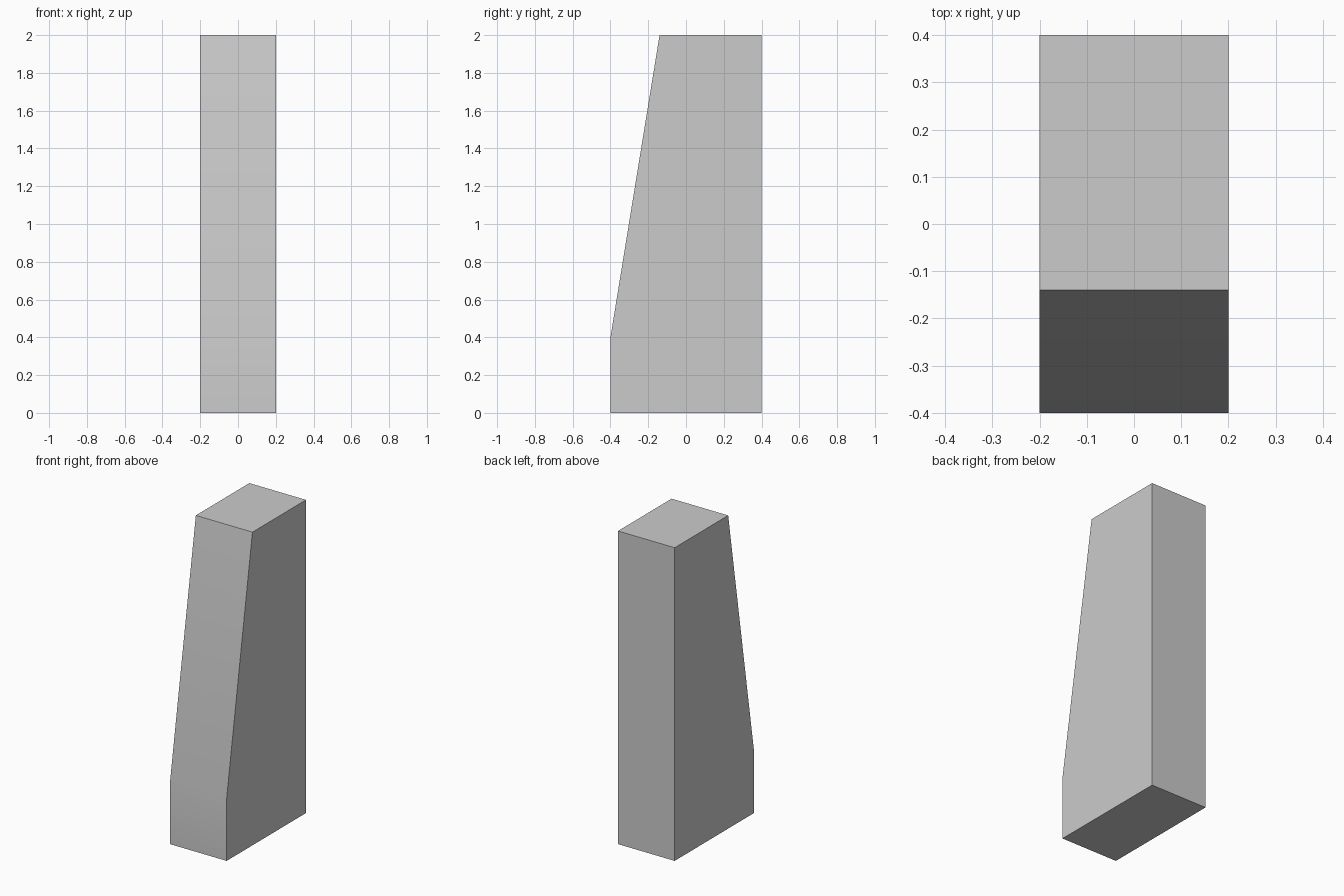
import bpy
import bmesh
from mathutils import Vector

if "Cube" in bpy.data.objects:
    bpy.data.objects.remove(bpy.data.objects["Cube"])

# Side profile (y, z): upright back, flat top, sloping front, short upright toe
PROFILE = [(-0.4, 0.0), (0.4, 0.0), (0.4, 2.0), (-0.14, 2.0), (-0.4, 0.4)]
WIDTH = 0.4


def extrude_profile(name, profile, width):
    bm = bmesh.new()
    side = bm.faces.new([bm.verts.new((-width / 2, y, z)) for y, z in profile])
    result = bmesh.ops.extrude_face_region(bm, geom=[side], use_keep_orig=True)
    moved = [v for v in result["geom"] if isinstance(v, bmesh.types.BMVert)]
    bmesh.ops.translate(bm, verts=moved, vec=Vector((width, 0, 0)))
    bmesh.ops.recalc_face_normals(bm, faces=bm.faces[:])
    mesh = bpy.data.meshes.new(name)
    bm.to_mesh(mesh)
    bm.free()
    obj = bpy.data.objects.new(name, mesh)
    bpy.context.collection.objects.link(obj)
    return obj


# Tapered pillar, with the gentle front bend shaded smooth
pillar = extrude_profile("tapered_pillar", PROFILE, WIDTH)
bpy.context.view_layer.objects.active = pillar
pillar.select_set(True)
bpy.ops.object.shade_smooth_by_angle()
